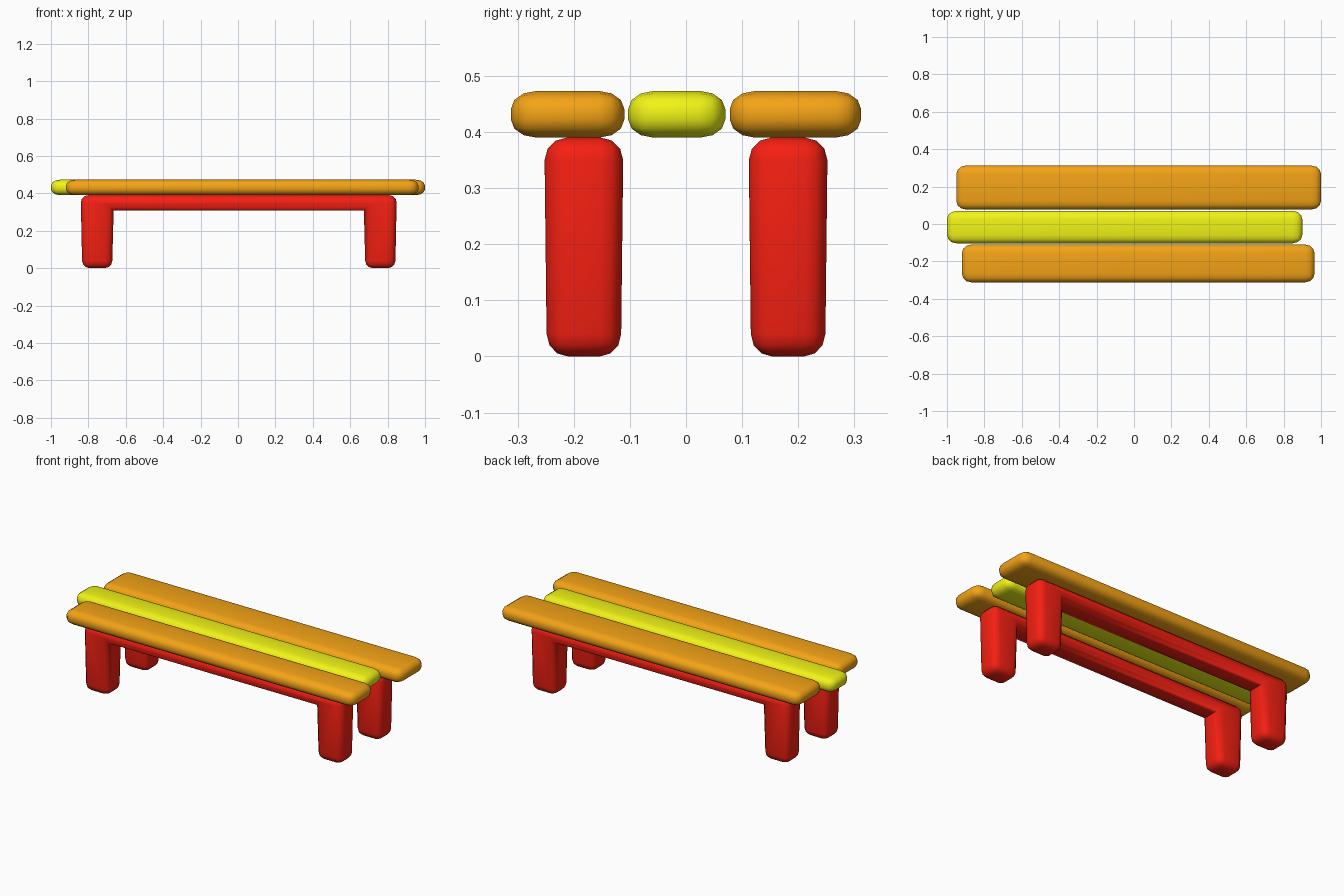
import bpy, bmesh, math

if "Cube" in bpy.data.objects:
    bpy.data.objects.remove(bpy.data.objects["Cube"])


def material(name, color):
    m = bpy.data.materials.new(name)
    m.diffuse_color = (*color, 1)
    m.use_nodes = True
    m.node_tree.nodes["Principled BSDF"].inputs["Base Color"].default_value = m.diffuse_color
    return m


ORANGE = material("orange", (0.91, 0.37, 0.008))
YELLOW = material("yellow", (0.88, 0.91, 0.008))
RED = material("red", (0.92, 0.014, 0.006))


def finish(bm, name, mat):
    bmesh.ops.recalc_face_normals(bm, faces=bm.faces[:])
    mesh = bpy.data.meshes.new(name)
    bm.to_mesh(mesh)
    bm.free()
    mesh.materials.append(mat)
    ob = bpy.data.objects.new(name, mesh)
    bpy.context.collection.objects.link(ob)
    bpy.ops.object.select_all(action='DESELECT')
    ob.select_set(True)
    bpy.context.view_layer.objects.active = ob
    bpy.ops.object.shade_smooth_by_angle(angle=math.radians(60))


def plank(name, lo, hi, mat, radii=(0.05, 0.045, 0.032)):
    # bevelled cube whose rounded corners are remapped to separate radii per axis
    bm = bmesh.new()
    bmesh.ops.create_cube(bm, size=4)
    bmesh.ops.bevel(bm, geom=bm.edges[:], offset=1, segments=3,
                    profile=0.5, affect='EDGES')
    for v in bm.verts:
        for i in range(3):
            half, mid = (hi[i] - lo[i]) / 2, (hi[i] + lo[i]) / 2
            d = half - radii[i] + (abs(v.co[i]) - 1) * radii[i]
            v.co[i] = mid + math.copysign(d, v.co[i])
    finish(bm, name, mat)


def leg_frame(name, y, width=0.14):
    # U-shaped side: two legs joined by a rail, extruded and rounded
    outline = [(-0.833, 0.0), (-0.673, 0.0), (-0.665, 0.307), (0.673, 0.307),
               (0.681, 0.0), (0.841, 0.0), (0.849, 0.39), (-0.841, 0.39)]
    bm = bmesh.new()
    face = bm.faces.new([bm.verts.new((x, -width / 2, z)) for x, z in outline])
    ext = bmesh.ops.extrude_face_region(bm, geom=[face], use_keep_orig=True)
    for v in ext["geom"]:
        if isinstance(v, bmesh.types.BMVert):
            v.co.y += width
    bmesh.ops.recalc_face_normals(bm, faces=bm.faces[:])
    # the inner corners under the rail stay sharp
    edges = [e for e in bm.edges
             if not all(abs(v.co.z - 0.307) < 1e-4 and abs(v.co.x) < 0.7 for v in e.verts)
             or abs(e.verts[0].co.x - e.verts[1].co.x) > 0.1]
    bmesh.ops.bevel(bm, geom=edges, offset=0.04, segments=3,
                    profile=0.5, affect='EDGES', clamp_overlap=True)
    # feet narrow slightly
    for v in bm.verts:
        if v.co.z < 0.1:
            v.co.y *= 0.95
        v.co.y += y
    finish(bm, name, RED)


# seat planks
plank("back_plank", (-0.95, 0.078, 0.39), (1.0, 0.312, 0.473), ORANGE)
plank("middle_plank", (-1.0, -0.103, 0.39), (0.90, 0.07, 0.473), YELLOW)
plank("front_plank", (-0.92, -0.312, 0.39), (0.965, -0.11, 0.473), ORANGE)

# supports
leg_frame("front_leg_frame", -0.182)
leg_frame("back_leg_frame", 0.182)
